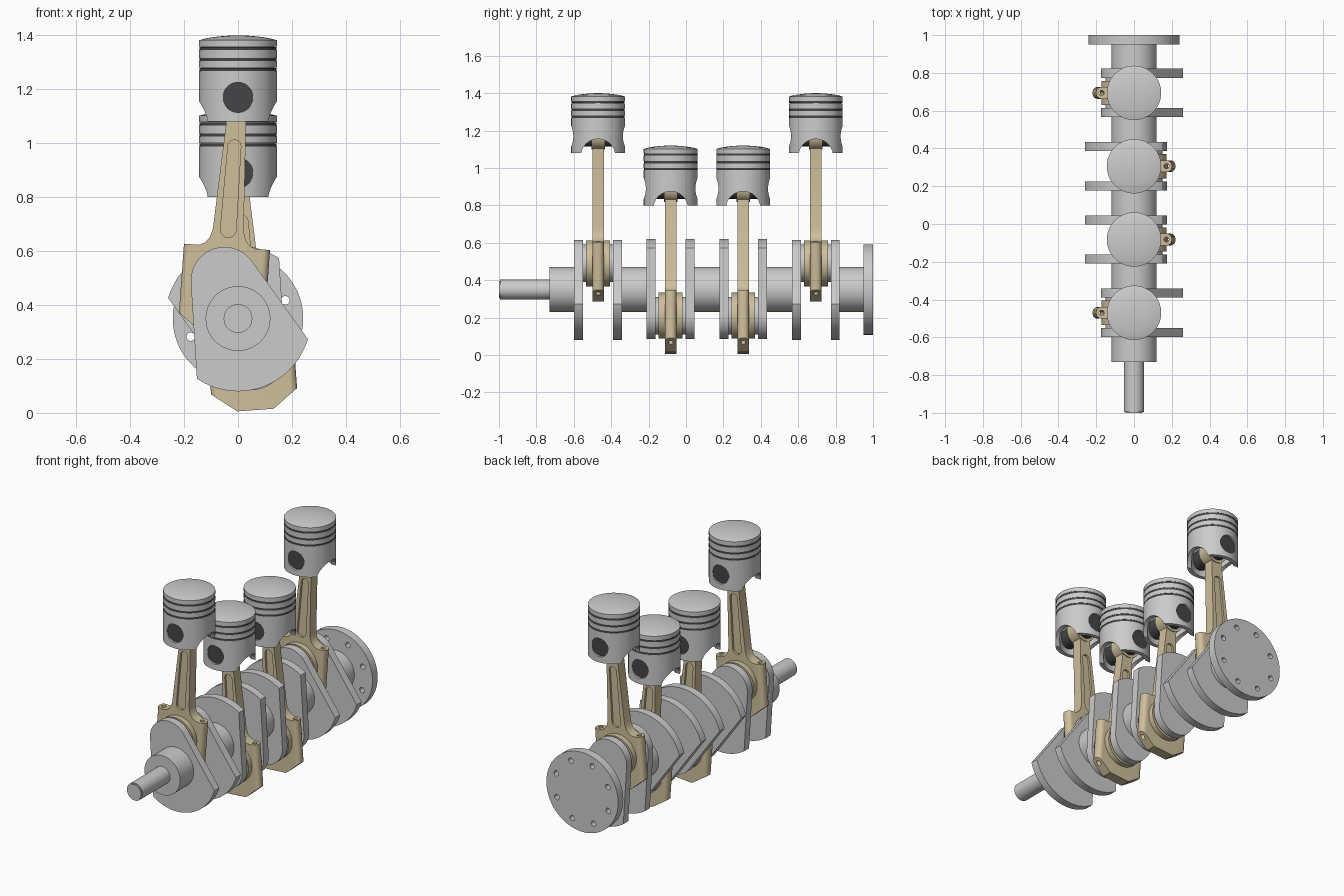
import bpy, bmesh
from math import sin, cos, pi, atan2, radians
from mathutils import Matrix, Vector

if "Cube" in bpy.data.objects:
    bpy.data.objects.remove(bpy.data.objects["Cube"])

AXIS_Z = 0.35                      # crank axis height
PIN = (0.05, 0.14)                 # crank pin offset from the axis
ROD_LEN = (0.05**2 + 0.68**2) ** 0.5
CYLS = [(-0.47, 1), (-0.082, -1), (0.306, -1), (0.694, 1)]   # y position, up or down


def material(name, rgb):
    m = bpy.data.materials.new(name)
    m.diffuse_color = (*rgb, 1)
    m.use_nodes = True
    m.node_tree.nodes["Principled BSDF"].inputs["Base Color"].default_value = m.diffuse_color
    return m


TAN = material("tan_metal", (0.62, 0.52, 0.33))
DARK = material("dark_metal", (0.06, 0.06, 0.065))


def finish(me):
    for p in me.polygons:
        p.use_smooth = True
    me.set_sharp_from_angle(angle=radians(30))


def make(name, bm, mat=None):
    bmesh.ops.recalc_face_normals(bm, faces=bm.faces)
    me = bpy.data.meshes.new(name)
    bm.to_mesh(me)
    bm.free()
    finish(me)
    if mat:
        me.materials.append(mat)
    ob = bpy.data.objects.new(name, me)
    bpy.context.collection.objects.link(ob)
    return ob


def cyl(bm, axis, r, a, b, c=(0, 0, 0), n=64):
    """Cylinder along an axis from a to b, offset by c."""
    rot = {'X': Matrix.Rotation(pi / 2, 4, 'Y'), 'Y': Matrix.Rotation(pi / 2, 4, 'X'),
           'Z': Matrix.Identity(4)}[axis]
    mid = Vector(c)
    mid['XYZ'.index(axis)] += (a + b) / 2
    bmesh.ops.create_cone(bm, cap_ends=True, segments=n, radius1=r, radius2=r,
                          depth=b - a, matrix=Matrix.Translation(mid) @ rot)


def prism(bm, pts, y0, y1):
    """Extrude an x-z outline along y."""
    f = bm.faces.new([bm.verts.new((x, y0, z)) for x, z in pts])
    g = bmesh.ops.extrude_face_region(bm, geom=[f])['geom']
    vs = [v for v in g if isinstance(v, bmesh.types.BMVert)]
    bmesh.ops.translate(bm, verts=vs, vec=(0, y1 - y0, 0))
    return list(f.verts) + vs


def arc(cx, cz, r, a0, a1, n):
    return [(cx + r * cos(radians(a0 + (a1 - a0) * i / n)),
             cz + r * sin(radians(a0 + (a1 - a0) * i / n))) for i in range(n + 1)]


def lathe(pts, n=64):
    """Spin a closed r-z profile round z."""
    bm = bmesh.new()
    vs = [bm.verts.new((r, 0, z)) for r, z in pts]
    es = [bm.edges.new((vs[i], vs[(i + 1) % len(vs)])) for i in range(len(vs))
          if pts[i][0] + pts[(i + 1) % len(pts)][0] > 0]
    bmesh.ops.spin(bm, geom=vs + es, cent=(0, 0, 0), axis=(0, 0, 1), angle=2 * pi, steps=n)
    bmesh.ops.remove_doubles(bm, verts=bm.verts, dist=1e-5)
    return bm


def boolean(ob, fill, op='DIFFERENCE'):
    bm = bmesh.new()
    fill(bm)
    cutter = make("cutter", bm)
    cutter.hide_render = True
    mod = ob.modifiers.new("cut", 'BOOLEAN')
    mod.object, mod.operation, mod.solver = cutter, op, 'EXACT'
    dg = bpy.context.evaluated_depsgraph_get()
    me = bpy.data.meshes.new_from_object(ob.evaluated_get(dg))
    ob.modifiers.clear()
    ob.data = me
    finish(me)
    bpy.data.objects.remove(cutter)


# crankshaft: snout, main journals, crank pins
bm = bmesh.new()
cyl(bm, 'Y', 0.053, -0.995, -0.73, (0, 0, AXIS_Z))
cyl(bm, 'Y', 0.046, -1.0, -0.995, (0, 0, AXIS_Z))
ends = [-0.73] + [e for y, s in CYLS for e in (y - 0.128, y + 0.128)] + [0.95]
for a, b in zip(ends[0::2], ends[1::2]):
    cyl(bm, 'Y', 0.12, a, b, (0, 0, AXIS_Z))
for y, s in CYLS:
    cyl(bm, 'Y', 0.1, y - 0.08, y + 0.08, (-s * PIN[0], 0, AXIS_Z + s * PIN[1]))
make("crankshaft_journals", bm)

# crank webs with counterweights
outline = arc(0, 0.149, 0.125, 16, 164, 28) + arc(0, 0, 0.27, 216, 324, 28)
bm = bmesh.new()
for y, s in CYLS:
    turn = atan2(-PIN[0], PIN[1]) + (0 if s > 0 else pi)
    for y0, y1 in ((y - 0.128, y - 0.08), (y + 0.08, y + 0.128)):
        vs = prism(bm, outline, y0, y1)
        bmesh.ops.transform(bm, verts=vs, matrix=Matrix.Translation((0, 0, AXIS_Z))
                            @ Matrix.Rotation(turn, 4, 'Y'))
make("crank_webs", bm)

# rear flange with eight bolt holes
bm = bmesh.new()
cyl(bm, 'Y', 0.242, 0.95, 1.0, (0, 0, AXIS_Z), 96)
flange = make("rear_flange", bm)


def flange_holes(bm):
    for i in range(8):
        a = radians(21 + 45 * i)
        cyl(bm, 'Y', 0.016, 0.9, 1.1, (0.188 * cos(a), 0, AXIS_Z + 0.188 * sin(a)), 24)


boolean(flange, flange_holes)

# connecting rod, built with its big end at the origin
half = [(0.068, -0.2), (0.16, -0.13), (0.16, 0.126), (0.105, 0.126), (0.085, 0.135),
        (0.067, 0.155), (0.057, 0.19), (0.036, 0.6), (0.036, ROD_LEN)]
bm = bmesh.new()
prism(bm, half + [(-x, z) for x, z in reversed(half)], -0.031, 0.031)
sides = [e for e in bm.edges if all(abs(v.co.x) > 0.155 for v in e.verts)
         and abs(e.verts[0].co.z - e.verts[1].co.z) > 0.1]
bmesh.ops.bevel(bm, geom=sides, offset=0.027, segments=6, profile=0.5, affect='EDGES')
rod = make("connecting_rod_1", bm, TAN)


def rod_ends(bm):
    cyl(bm, 'Y', 0.123, -0.064, 0.064)
    cyl(bm, 'Y', 0.072, -0.036, 0.036, (0, 0, ROD_LEN))


def rod_cuts(bm):
    cyl(bm, 'Y', 0.1, -0.2, 0.2)
    cyl(bm, 'Y', 0.05, -0.2, 0.2, (0, 0, ROD_LEN))
    slot = arc(0, 0.5, 0.024, 0, 180, 10) + arc(0, 0.19, 0.029, 180, 360, 10)
    prism(bm, slot, 0.018, 0.1)
    prism(bm, slot, -0.1, -0.018)
    for x in (-0.131, 0.131):
        cyl(bm, 'Z', 0.013, -0.3, 0.3, (x, 0, 0), 20)


boolean(rod, rod_ends, 'UNION')
boolean(rod, rod_cuts)

# piston, built with its wrist pin at the origin
R = 0.144
GROOVES = (0.104, 0.141, 0.182)
profile = [(0, 0.088), (0.105, 0.088), (0.12, 0.07), (0.12, -0.09), (R, -0.09)]
for g in GROOVES:
    profile += [(R, g - 0.006), (0.136, g - 0.006), (0.136, g + 0.006), (R, g + 0.006)]
profile += [(R, 0.212)] + [(R * i / 6, 0.23 - 0.016 * (i / 6) ** 2) for i in range(5, -1, -1)]
piston = make("piston_1", lathe(profile))


def piston_cuts(bm):
    cyl(bm, 'X', 0.092, -0.3, 0.3, (0, 0, -0.107))
    cyl(bm, 'Y', 0.056, -0.3, 0.3)


boolean(piston, piston_cuts)

# dark piston rings
bm = bmesh.new()
for g in GROOVES:
    part = lathe([(0.134, g - 0.0058), (0.1425, g - 0.0058), (0.1425, g + 0.0058), (0.134, g + 0.0058)])
    tmp = bpy.data.meshes.new("tmp")
    part.to_mesh(tmp)
    part.free()
    bm.from_mesh(tmp)
    bpy.data.meshes.remove(tmp)
rings = make("piston_rings_1", bm, DARK)

# dark wrist pin
bm = bmesh.new()
cyl(bm, 'Y', 0.0555, -0.132, 0.132)
wrist = make("wrist_pin_1", bm, DARK)

# place the four sets
for i, (y, s) in enumerate(CYLS):
    px, pz = -s * PIN[0], AXIS_Z + s * PIN[1]
    for src in (rod, piston, rings, wrist):
        ob = src
        if i:
            ob = src.copy()
            ob.name = src.name[:-1] + str(i + 1)
            bpy.context.collection.objects.link(ob)
        if src is rod:
            ob.matrix_world = Matrix.Translation((px, y, pz)) @ Matrix.Rotation(atan2(-px, 0.68), 4, 'Y')
        else:
            ob.matrix_world = Matrix.Translation((0, y, pz + 0.68))
